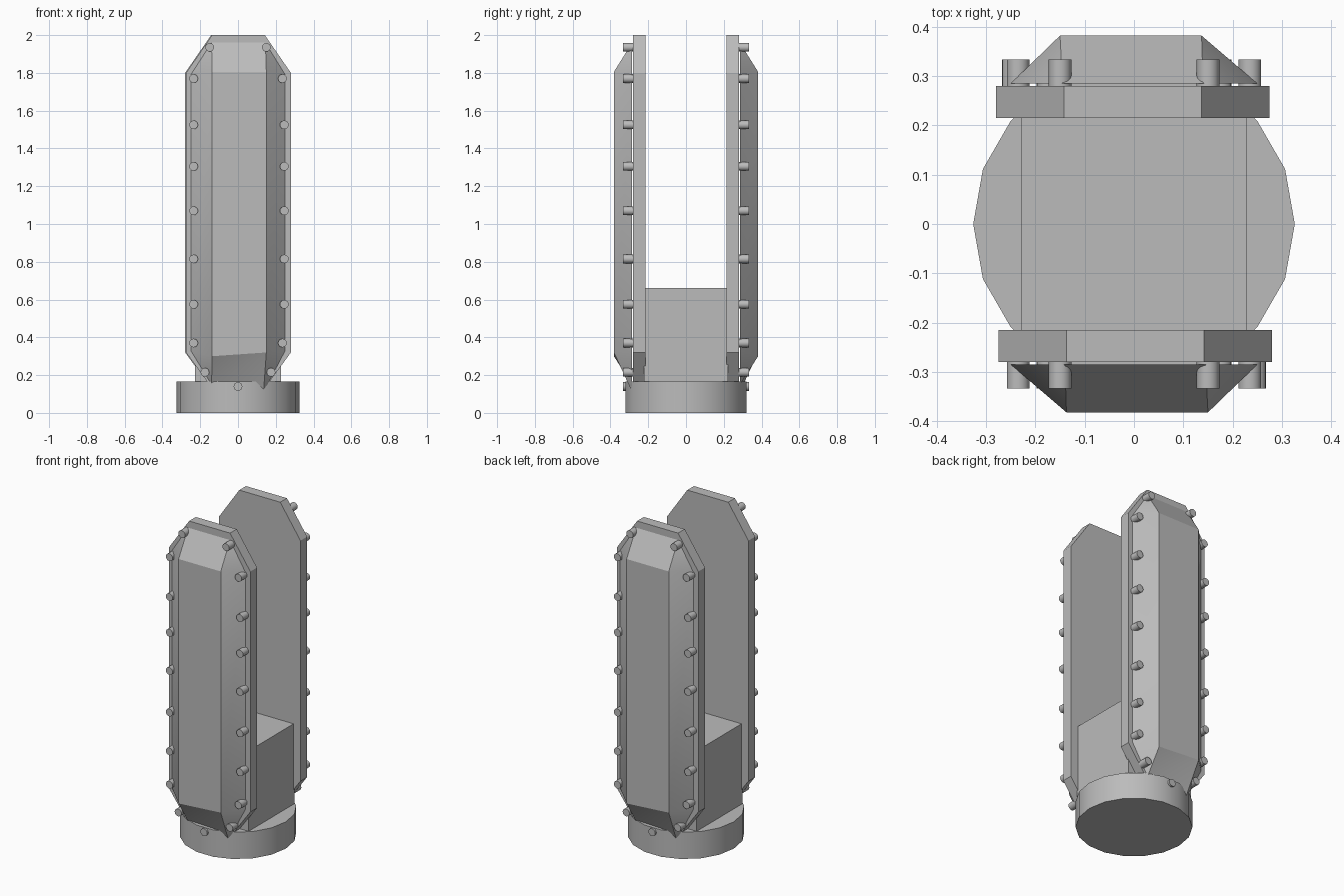
import bpy, bmesh, math
from mathutils import Matrix

cube = bpy.data.objects.get("Cube")
if cube:
    bpy.data.objects.remove(cube, do_unlink=True)

grey = bpy.data.materials.new("plain_grey")
grey.use_nodes = True
GREY = (0.5, 0.5, 0.5, 1)
grey.diffuse_color = GREY
grey.node_tree.nodes["Principled BSDF"].inputs["Base Color"].default_value = GREY


def finish(bm, name, turn=0.0):
    """Turn the part about z, fix its normals and make it an object."""
    bmesh.ops.transform(bm, matrix=Matrix.Rotation(turn, 4, "Z"), verts=bm.verts)
    bmesh.ops.recalc_face_normals(bm, faces=bm.faces)
    mesh = bpy.data.meshes.new(name)
    bm.to_mesh(mesh)
    bm.free()
    mesh.materials.append(grey)
    obj = bpy.data.objects.new(name, mesh)
    bpy.context.collection.objects.link(obj)
    bpy.ops.object.select_all(action="DESELECT")
    obj.select_set(True)
    bpy.context.view_layer.objects.active = obj
    bpy.ops.object.shade_smooth_by_angle(angle=math.radians(30))
    return obj


def add_cylinder(bm, radius, depth, sides, matrix):
    bmesh.ops.create_cone(bm, cap_ends=True, segments=sides, radius1=radius,
                          radius2=radius, depth=depth, matrix=matrix)


def slab(name, turn):
    """Flat plate with cut corners."""
    bm = bmesh.new()
    outline = [(-.137, 2), (.142, 2), (.28, 1.8), (.28, .32),
               (.142, .13), (-.137, .13), (-.275, .32), (-.275, 1.8)]
    face = bm.faces.new([bm.verts.new((x, -.28, z)) for x, z in outline])
    out = bmesh.ops.extrude_face_region(bm, geom=[face])
    moved = [v for v in out["geom"] if isinstance(v, bmesh.types.BMVert)]
    bmesh.ops.translate(bm, verts=moved, vec=(0, .065, 0))
    finish(bm, name, turn)


def cover(name, turn):
    """Raised cover: eight-sided rim sloping up to a long flat ridge."""
    bm = bmesh.new()
    rim = [bm.verts.new((x, -.285, z)) for x, z in
           [(-.14, 1.96), (.145, 1.96), (.25, 1.79), (.25, .33),
            (.135, .11), (-.14, .15), (-.25, .33), (-.25, 1.79)]]
    ridge = [bm.verts.new((x, -.382, z)) for x, z in
             [(-.137, 1.805), (.15, 1.805), (.15, .32), (-.137, .30)]]
    a, b, c, d = ridge
    for verts in (ridge, rim, (rim[0], rim[1], b, a), (rim[1], rim[2], b),
                  (rim[2], rim[3], c, b), (rim[3], rim[4], c),
                  (c, rim[4], rim[5]), (c, rim[5], d), (rim[5], rim[6], d),
                  (rim[6], rim[7], a, d), (rim[7], rim[0], a)):
        bm.faces.new(verts)
    finish(bm, name, turn)


def rivets(name, turn):
    """Pegs along both edges of a cover and one below it."""
    bm = bmesh.new()
    spots = [(0, .14)]
    for x, z in [(.15, 1.935), (.235, 1.77), (.175, .215), (.235, .37)]:
        spots += [(-x, z), (x, z)]
    for z in (1.525, 1.305, 1.07, .815, .575):
        spots += [(-.235, z), (.245, z)]
    for x, z in spots:
        add_cylinder(bm, .023, .055, 16, Matrix.Translation((x, -.306, z))
                     @ Matrix.Rotation(math.pi / 2, 4, "X"))
    finish(bm, name, turn)


# Front and back sides are the same, turned half way round
for side, turn in (("front", 0), ("back", math.pi)):
    slab(side + "_slab", turn)
    cover(side + "_cover", turn)
    rivets(side + "_rivets", turn)

# Round base
bm = bmesh.new()
add_cylinder(bm, .326, .165, 18, Matrix.Translation((0, 0, .0825))
             @ Matrix.Rotation(math.radians(10), 4, "Z"))
finish(bm, "base")

# Block between the slabs
bm = bmesh.new()
bmesh.ops.create_cube(bm, size=1, matrix=Matrix.Translation((0, 0, .38))
                      @ Matrix.Diagonal((.456, .444, .56, 1)))
finish(bm, "centre_block")
